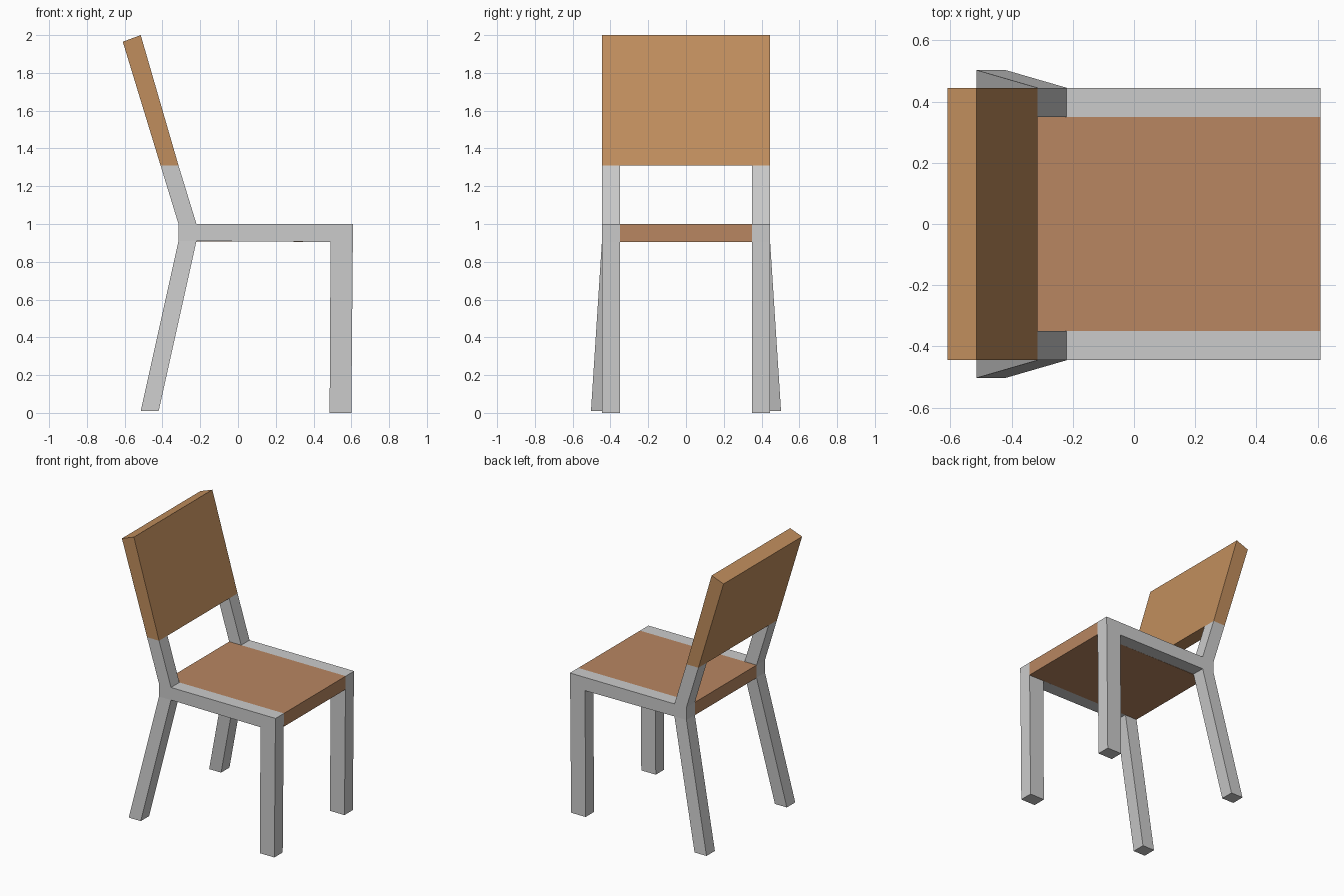
import bpy, bmesh

if "Cube" in bpy.data.objects:
    bpy.data.objects.remove(bpy.data.objects["Cube"])


def material(name, color):
    m = bpy.data.materials.new(name)
    m.diffuse_color = color
    m.use_nodes = True
    m.node_tree.nodes["Principled BSDF"].inputs["Base Color"].default_value = m.diffuse_color
    return m


def extrude_profile(name, points, faces, y0, y1, mat=None):
    """Extrude a flat x-z profile from y0 to y1."""
    bm = bmesh.new()
    verts = [bm.verts.new((x, y0, z)) for x, z in points]
    flat = [bm.faces.new([verts[i] for i in f]) for f in faces]
    new = bmesh.ops.extrude_face_region(bm, geom=flat, use_keep_orig=True)["geom"]
    for v in new:
        if isinstance(v, bmesh.types.BMVert):
            v.co.y = y1
    bmesh.ops.recalc_face_normals(bm, faces=bm.faces[:])
    mesh = bpy.data.meshes.new(name)
    bm.to_mesh(mesh)
    bm.free()
    obj = bpy.data.objects.new(name, mesh)
    bpy.context.collection.objects.link(obj)
    if mat:
        mesh.materials.append(mat)
    return obj


seat_wood = material("seat_wood", (0.48, 0.24, 0.12, 1))
back_wood = material("back_wood", (0.53, 0.27, 0.11, 1))

# Side frame: front leg, seat rail, joint, back post and rear leg
profile = [
    (0.485, 0), (0.60, 0), (0.608, 0.905), (0.49, 0.905),
    (0.49, 1), (0.61, 1), (-0.22, 1), (-0.22, 0.91),
    (-0.315, 1), (-0.315, 0.91), (-0.315, 1.31), (-0.41, 1.31),
    (-0.515, 0.01), (-0.42, 0.01),
]
quads = [
    (0, 1, 2, 3), (3, 2, 5, 4), (7, 3, 4, 6),
    (9, 7, 6, 8), (8, 6, 10, 11), (12, 13, 7, 9),
]
frame = extrude_profile("side_frames", profile, quads, 0.35, 0.445)

# Splay the rear foot outwards
for v in frame.data.vertices:
    if v.co.x < 0 and v.co.z < 0.1:
        v.co.y += 0.058

# Opposite side frame
mirror = frame.modifiers.new("mirror", "MIRROR")
mirror.use_axis = (False, True, False)
mirror.use_mirror_merge = False

# Seat panel between the rails
extrude_profile("seat", [(-0.315, 0.908), (0.61, 0.905), (0.61, 1), (-0.315, 1)],
                [(0, 1, 2, 3)], -0.35, 0.35, seat_wood)

# Leaning backrest on top of the posts
extrude_profile("backrest", [(-0.41, 1.31), (-0.315, 1.31), (-0.515, 2), (-0.61, 1.965)],
                [(0, 1, 2, 3)], -0.445, 0.445, back_wood)
